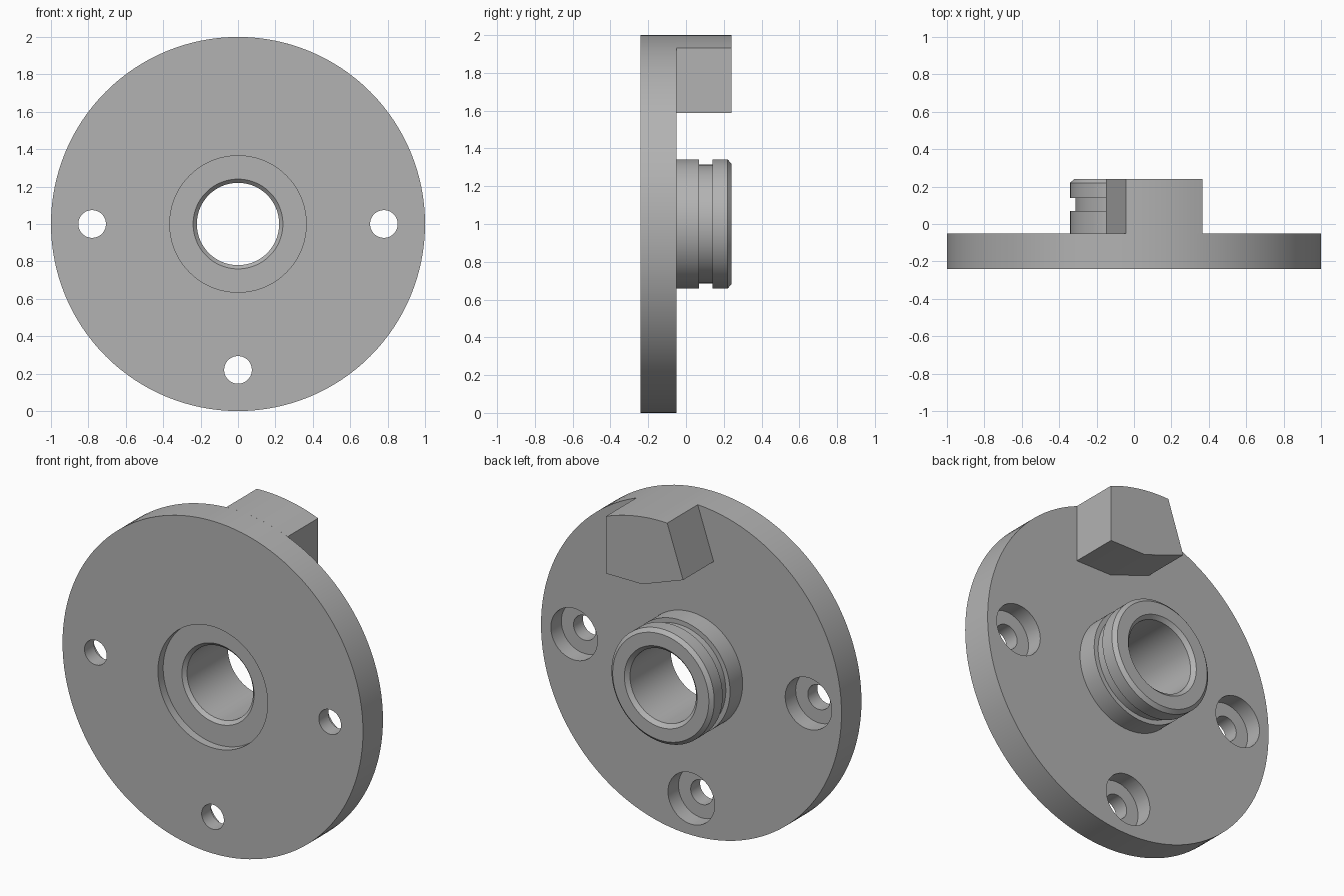
import bpy, bmesh, math

if "Cube" in bpy.data.objects:
    bpy.data.objects.remove(bpy.data.objects["Cube"])

SEG = 128
CZ = 1.0  # height of the flange axis

grey = bpy.data.materials.new("plain_grey")
grey.diffuse_color = (0.45, 0.45, 0.45, 1)
grey.use_nodes = True
grey.node_tree.nodes["Principled BSDF"].inputs["Base Color"].default_value = grey.diffuse_color


def make_object(name, bm):
    bmesh.ops.recalc_face_normals(bm, faces=bm.faces[:])
    mesh = bpy.data.meshes.new(name)
    bm.to_mesh(mesh)
    bm.free()
    mesh.materials.append(grey)
    obj = bpy.data.objects.new(name, mesh)
    bpy.context.collection.objects.link(obj)
    return obj


def lathe(name, profile, cx=0.0, cz=CZ, seg=SEG, ring=True):
    """Turn (radius, y) points around an axis parallel to y."""
    bm = bmesh.new()
    rows = []
    for i in range(seg):
        a = 2 * math.pi * i / seg
        rows.append([bm.verts.new((cx + r * math.sin(a), y, cz + r * math.cos(a)))
                     for r, y in profile])
    n = len(profile)
    for i in range(seg):
        p, q = rows[i], rows[(i + 1) % seg]
        for j in range(n if ring else n - 1):
            k = (j + 1) % n
            bm.faces.new((p[j], p[k], q[k], q[j]))
    if not ring:  # solid plug: close both ends
        bm.faces.new([row[0] for row in rows])
        bm.faces.new([row[-1] for row in rows])
    return make_object(name, bm)


def smooth(obj):
    bpy.ops.object.select_all(action='DESELECT')
    obj.select_set(True)
    bpy.context.view_layer.objects.active = obj
    bpy.ops.object.shade_smooth_by_angle(angle=math.radians(25))


# Flange disc with front recess, grooved hub and chamfered bore
flange = lathe("flange_with_hub", [
    (0.22, -0.17), (0.24, -0.19), (0.365, -0.19), (0.365, -0.24),
    (1.0, -0.24), (1.0, -0.05), (0.342, -0.05), (0.342, 0.07),
    (0.314, 0.07), (0.314, 0.14), (0.342, 0.14), (0.342, 0.22),
    (0.32, 0.24), (0.242, 0.24), (0.22, 0.218)])

# Three counterbored screw holes: right, bottom, left
bpy.context.view_layer.objects.active = flange
for cx, cz in ((0.78, CZ), (0, CZ - 0.78), (-0.78, CZ)):
    cutter = lathe("hole_cutter", [(0.074, -0.4), (0.074, -0.15),
                                   (0.155, -0.15), (0.155, 0.1)],
                   cx, cz, 48, ring=False)
    cutter.hide_render = True
    mod = flange.modifiers.new("hole", 'BOOLEAN')
    mod.operation = 'DIFFERENCE'
    mod.solver = 'EXACT'
    mod.object = cutter
    bpy.ops.object.modifier_apply(modifier=mod.name)
    bpy.data.objects.remove(cutter)
smooth(flange)

# Stop block on the back at the rim: arc on top, one slanted side
a0, a1 = math.asin(-0.043), math.asin(0.365)
outline = [(math.sin(a0 + (a1 - a0) * i / 10), math.cos(a0 + (a1 - a0) * i / 10))
           for i in range(11)]
outline += [(0.365, 0.587), (0.123, 0.587), (-0.149, 0.685)]
bm = bmesh.new()
front = [bm.verts.new((x, -0.05, CZ + z)) for x, z in outline]
back = [bm.verts.new((x, 0.24, CZ + z)) for x, z in outline]
bm.faces.new(front)
bm.faces.new(back)
for i in range(len(outline)):
    j = (i + 1) % len(outline)
    bm.faces.new((front[i], front[j], back[j], back[i]))
smooth(make_object("stop_block", bm))
